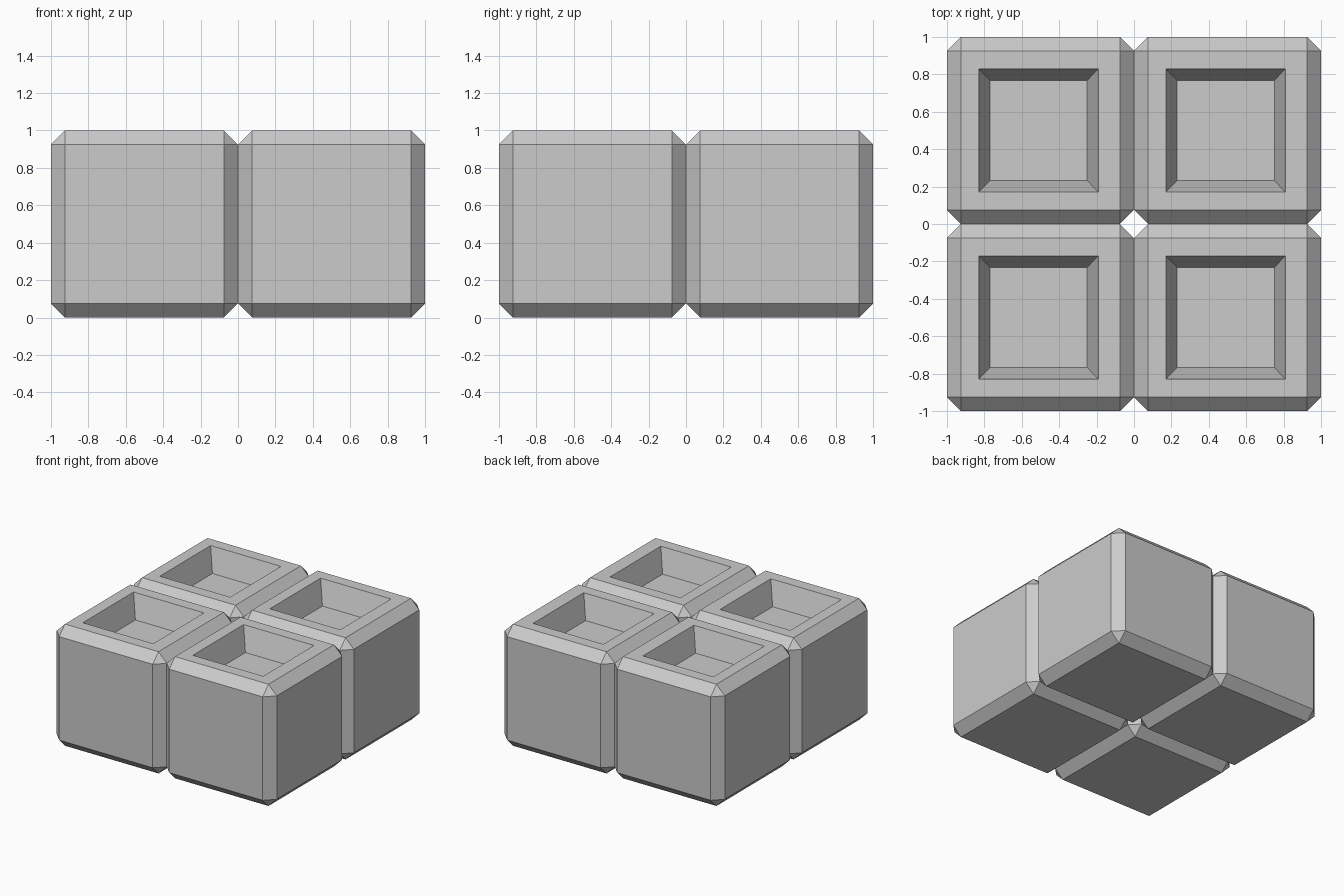
import bpy
import bmesh
from math import copysign

default = bpy.data.objects.get("Cube")
if default:
    bpy.data.objects.remove(default, do_unlink=True)

grey = bpy.data.materials.new("light_grey")
grey.use_nodes = True
colour = (0.6, 0.6, 0.6, 1)
grey.diffuse_color = colour
grey.node_tree.nodes["Principled BSDF"].inputs["Base Color"].default_value = colour

BEVEL = 0.075
DEPTH = 0.19
SHIFT = -0.01  # the recess sits slightly off centre


def place_square(face, half_x, half_y, z):
    """Move the four corners of a face onto a rectangle."""
    for v in face.verts:
        v.co = (SHIFT + copysign(half_x, v.co.x), copysign(half_y, v.co.y), z)


# One chamfered block with a tapered recess in its top
bm = bmesh.new()
bmesh.ops.create_cube(bm, size=1)
bmesh.ops.bevel(bm, geom=bm.edges[:], offset=BEVEL, segments=1,
                affect='EDGES', profile=0.5)
top = max(bm.faces, key=lambda f: f.calc_center_median().z)
bmesh.ops.inset_individual(bm, faces=[top], thickness=0.1)
place_square(top, 0.32, 0.33, 0.5)
bmesh.ops.inset_individual(bm, faces=[top], thickness=0.06)
place_square(top, 0.26, 0.268, 0.5 - DEPTH)
bmesh.ops.recalc_face_normals(bm, faces=bm.faces[:])

block_mesh = bpy.data.meshes.new("hollow_block")
bm.to_mesh(block_mesh)
bm.free()
block_mesh.materials.append(grey)

# Four blocks in a two by two grid
for row, y in (("front", -0.5), ("back", 0.5)):
    for side, x in (("right", -0.5), ("left", 0.5)):
        block = bpy.data.objects.new(f"{row}_{side}_block", block_mesh)
        block.location = (x, y, 0.5)
        bpy.context.collection.objects.link(block)
